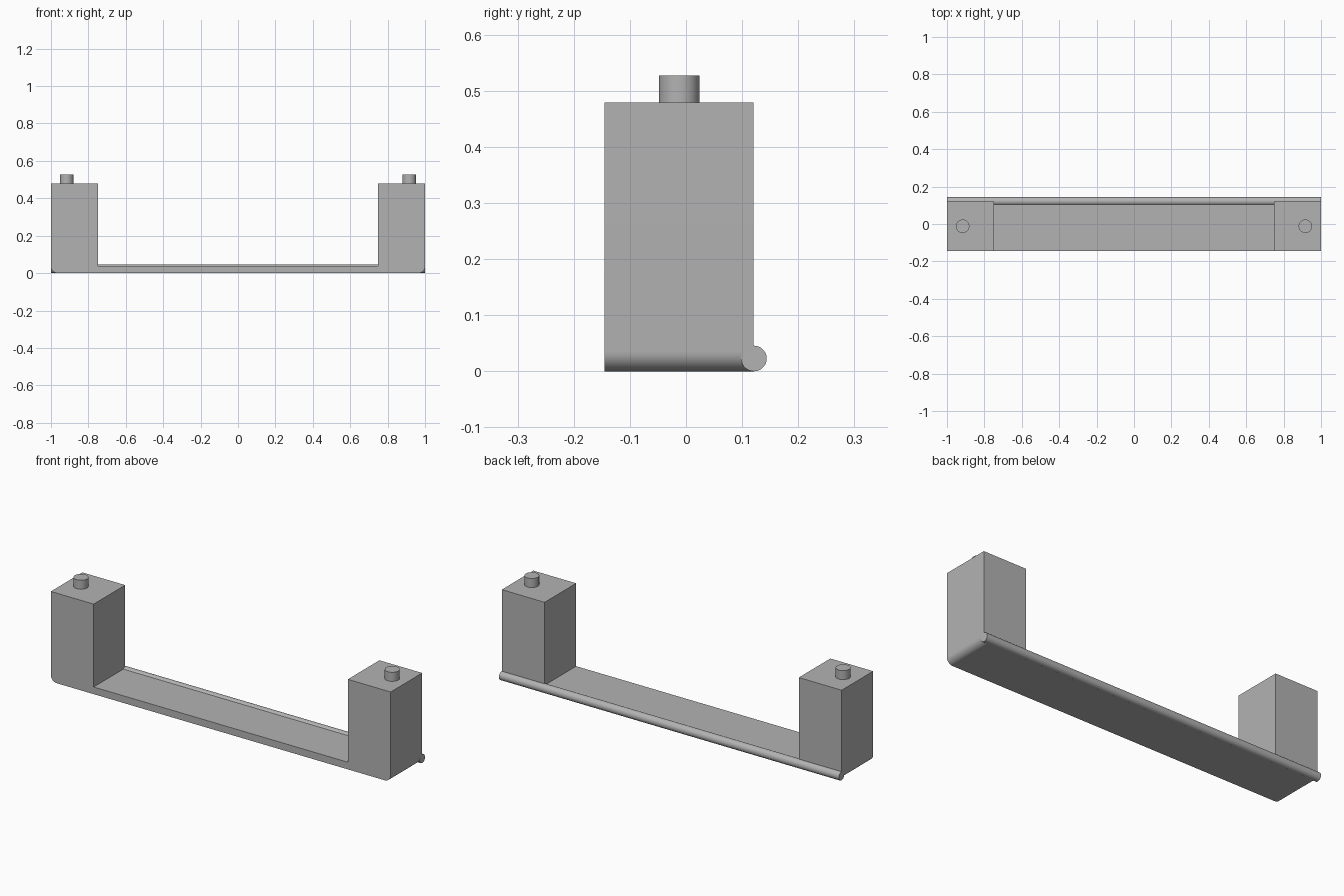
import bpy, bmesh, math
from mathutils import Matrix

if "Cube" in bpy.data.objects:
    bpy.data.objects.remove(bpy.data.objects["Cube"], do_unlink=True)

grey = bpy.data.materials.new("plain_grey")
grey.use_nodes = True
grey.diffuse_color = (0.45, 0.45, 0.45, 1)
grey.node_tree.nodes["Principled BSDF"].inputs["Base Color"].default_value = (0.45, 0.45, 0.45, 1)

FRONT, BACK = -0.145, 0.12
TOP, FLOOR, INNER = 0.479, 0.038, 0.748
ROUND, ROD = 0.035, 0.0228


def finish(bm, name):
    bmesh.ops.recalc_face_normals(bm, faces=bm.faces)
    mesh = bpy.data.meshes.new(name)
    bm.to_mesh(mesh)
    bm.free()
    mesh.materials.append(grey)
    obj = bpy.data.objects.new(name, mesh)
    bpy.context.collection.objects.link(obj)
    bpy.ops.object.select_all(action='DESELECT')
    obj.select_set(True)
    bpy.context.view_layer.objects.active = obj
    bpy.ops.object.shade_smooth_by_angle(angle=math.radians(30))


def cylinder(name, radius, depth, matrix):
    bm = bmesh.new()
    bmesh.ops.create_cone(bm, cap_ends=True, segments=48, radius1=radius,
                          radius2=radius, depth=depth, matrix=matrix)
    finish(bm, name)


# U-shaped body: half profile with a rounded bottom corner, mirrored and extruded
half = []
for i in range(13):
    a = math.pi / 2 * i / 12
    half.append((1 - ROUND + ROUND * math.sin(a), ROUND - ROUND * math.cos(a)))
half += [(1, TOP), (INNER, TOP), (INNER, FLOOR)]
outline = half + [(-x, z) for x, z in reversed(half)]

bm = bmesh.new()
face = bm.faces.new([bm.verts.new((x, FRONT, z)) for x, z in outline])
ext = bmesh.ops.extrude_face_region(bm, geom=[face])
verts = [g for g in ext["geom"] if isinstance(g, bmesh.types.BMVert)]
bmesh.ops.translate(bm, verts=verts, vec=(0, BACK - FRONT, 0))
finish(bm, "bracket_body")

# Full-length rod along the lower back edge
cylinder("back_rod", ROD, 2, Matrix.Translation((0, BACK + 0.001, ROD))
         @ Matrix.Rotation(math.pi / 2, 4, 'Y'))

# Round pegs on top of the posts
for side, x in (("left", 0.916), ("right", -0.916)):
    cylinder(side + "_peg", 0.036, 0.068, Matrix.Translation((x, -0.012, TOP + 0.014)))
